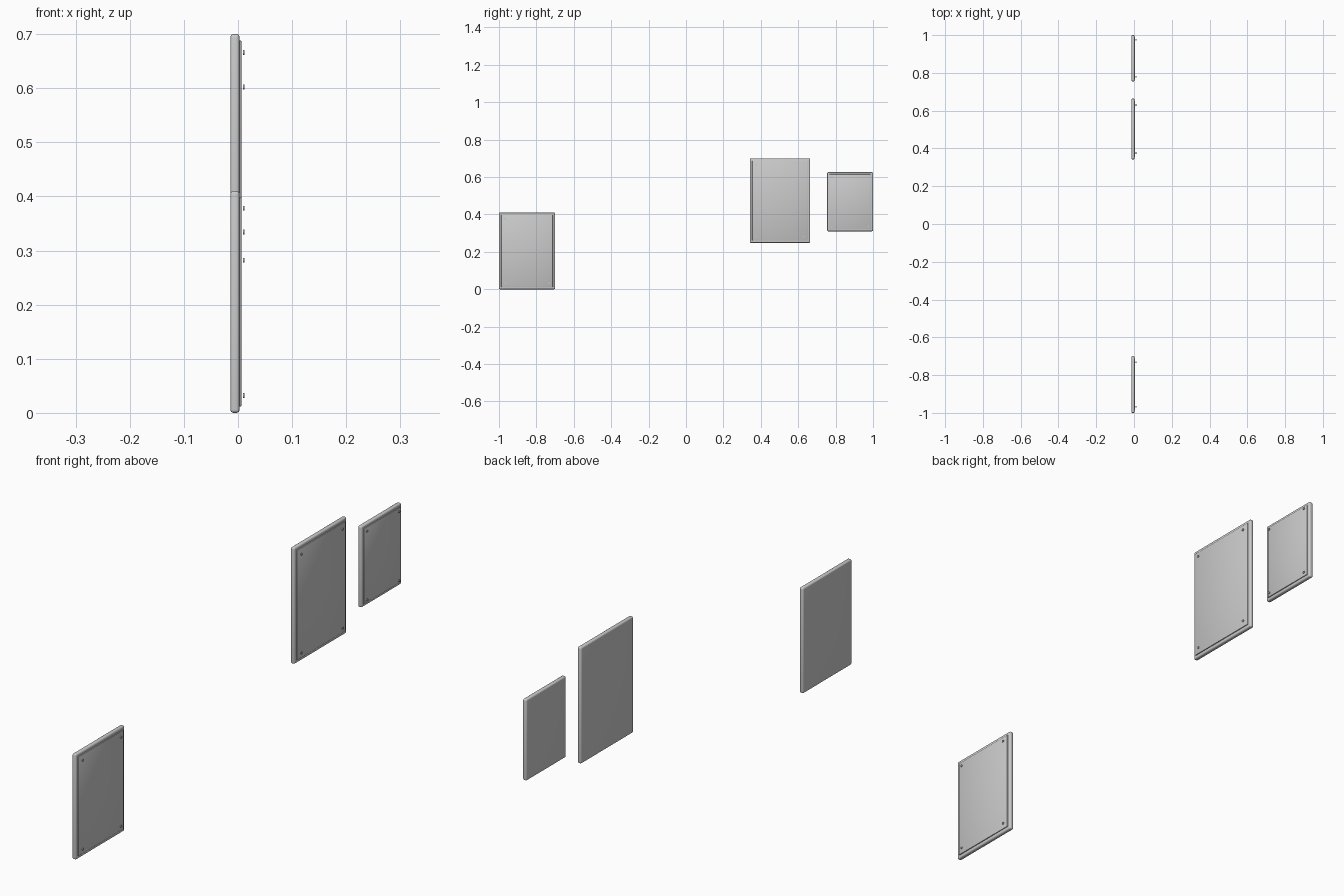
import bpy, bmesh
from mathutils import Matrix

if "Cube" in bpy.data.objects:
    bpy.data.objects.remove(bpy.data.objects["Cube"])


def finish(bm, name, angle=0.6):
    mesh = bpy.data.meshes.new(name)
    bm.to_mesh(mesh)
    bm.free()
    ob = bpy.data.objects.new(name, mesh)
    bpy.context.collection.objects.link(ob)
    bpy.context.view_layer.objects.active = ob
    ob.select_set(True)
    bpy.ops.object.shade_smooth_by_angle(angle=angle)
    ob.select_set(False)
    return ob


def slab(name, x0, x1, y0, y1, z0, z1, radius, segments):
    bm = bmesh.new()
    bmesh.ops.create_cube(bm, size=1)
    bmesh.ops.scale(bm, vec=(x1 - x0, y1 - y0, z1 - z0), verts=bm.verts)
    bmesh.ops.translate(bm, vec=((x0 + x1) / 2, (y0 + y1) / 2, (z0 + z1) / 2), verts=bm.verts)
    bmesh.ops.bevel(bm, geom=bm.edges[:], offset=radius, segments=segments,
                    profile=0.5, affect='EDGES')
    return finish(bm, name)


def stud(name, y, z):
    # small round head standing just off the front plate
    bm = bmesh.new()
    bmesh.ops.create_cone(bm, cap_ends=True, segments=16, radius1=0.0045, radius2=0.0045,
                          depth=0.003,
                          matrix=Matrix.Translation((0.0105, y, z)) @ Matrix.Rotation(1.5707963, 4, 'Y'))
    return finish(bm, name)


# y range, z range, plate inset, stud inset
panels = {
    "low_panel": (-1.0, -0.70, 0.0, 0.41, 0.012, 0.032),
    "tall_panel": (0.342, 0.664, 0.248, 0.70, 0.012, 0.034),
    "small_panel": (0.755, 1.0, 0.31, 0.626, 0.011, 0.024),
}
for name, (y0, y1, z0, z1, inset, si) in panels.items():
    # rounded backing board
    slab(name + "_board", -0.014, 0.003, y0, y1, z0, z1, 0.006, 4)
    # raised inner plate
    slab(name + "_plate", -0.002, 0.0065, y0 + inset, y1 - inset, z0 + inset, z1 - inset, 0.002, 2)
    # four corner studs
    for i, y in enumerate((y0 + si, y1 - si)):
        for j, z in enumerate((z0 + si, z1 - si)):
            stud(f"{name}_stud_{i}{j}", y, z)
